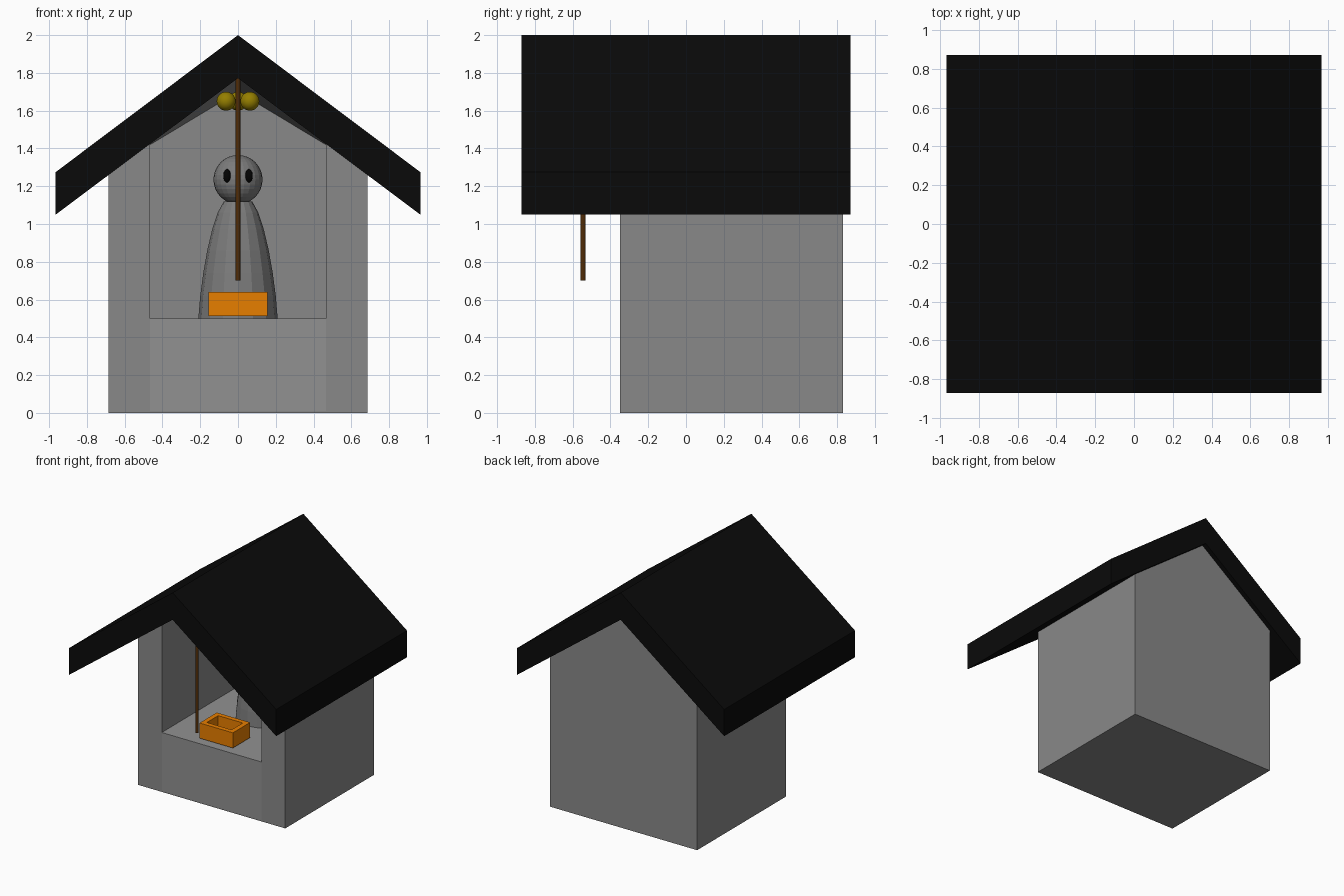
import bpy, bmesh, math
from mathutils import Matrix

if "Cube" in bpy.data.objects:
    bpy.data.objects.remove(bpy.data.objects["Cube"])


def paint(ob, name, rgb):
    mat = bpy.data.materials.get(name) or bpy.data.materials.new(name)
    mat.diffuse_color = (*rgb, 1)
    mat.use_nodes = True
    mat.node_tree.nodes["Principled BSDF"].inputs["Base Color"].default_value = mat.diffuse_color
    ob.data.materials.clear()
    ob.data.materials.append(mat)


def finish(name, bm, smooth=False):
    bmesh.ops.recalc_face_normals(bm, faces=bm.faces[:])
    me = bpy.data.meshes.new(name)
    bm.to_mesh(me)
    bm.free()
    ob = bpy.data.objects.new(name, me)
    bpy.context.collection.objects.link(ob)
    for p in me.polygons:
        p.use_smooth = smooth
    return ob


def loft(name, front, y0, back, y1):
    """Join a front (x, z) outline to a back outline."""
    bm = bmesh.new()
    a = [bm.verts.new((x, y0, z)) for x, z in front]
    b = [bm.verts.new((x, y1, z)) for x, z in back]
    bm.faces.new(a)
    bm.faces.new(b)
    for i in range(len(a)):
        j = (i + 1) % len(a)
        bm.faces.new((a[i], a[j], b[j], b[i]))
    return finish(name, bm)


def gable(half, bottom, eave, peak):
    return [(-half, bottom), (half, bottom), (half, eave), (0, peak), (-half, eave)]


def box(name, x0, x1, y0, y1, z0, z1):
    outline = [(x0, z0), (x1, z0), (x1, z1), (x0, z1)]
    return loft(name, outline, y0, outline, y1)


def ball(name, loc, size, u=24, v=16, smooth=True):
    bm = bmesh.new()
    bmesh.ops.create_uvsphere(bm, u_segments=u, v_segments=v, radius=1,
                              matrix=Matrix.LocRotScale(loc, None, size))
    return finish(name, bm, smooth)


def cut(ob, cutter):
    mod = ob.modifiers.new("cut", "BOOLEAN")
    mod.operation = "DIFFERENCE"
    mod.solver = "EXACT"
    mod.object = cutter
    bpy.context.view_layer.objects.active = ob
    bpy.ops.object.modifier_apply(modifier=mod.name)
    bpy.data.objects.remove(cutter)


# Walls with a niche open to the front
outer = gable(0.685, 0, 1.263, 1.777)
walls = loft("walls", outer, -0.35, outer, 0.83)
cut(walls, loft("niche_cutter", gable(0.465, 0.01, 1.46, 1.82), -0.5,
                gable(0.465, 0.01, 1.42, 1.70), 0.61))
paint(walls, "wall_grey", (0.25, 0.25, 0.25))

# Raised floor of the niche
floor = box("niche_floor", -0.465, 0.465, -0.35, 0.61, 0.01, 0.5)
paint(floor, "floor_grey", (0.285, 0.285, 0.285))

# Roof
chevron = [(-0.965, 1.05), (0, 1.772), (0.965, 1.05), (0.965, 1.275), (0, 2), (-0.965, 1.275)]
roof = loft("roof", chevron, -0.87, chevron, 0.87)
paint(roof, "roof_black", (0.003, 0.003, 0.003))

# Offering box, open at the top
tray = box("offering_box", -0.155, 0.155, -0.29, -0.06, 0.512, 0.64)
cut(tray, box("tray_cutter", -0.115, 0.115, -0.25, -0.10, 0.545, 0.7))
paint(tray, "orange", (0.8, 0.21, 0.0))

# Rope with three bells
bm = bmesh.new()
bmesh.ops.create_cone(bm, cap_ends=True, segments=12, radius1=0.013, radius2=0.013,
                      depth=1.07, matrix=Matrix.Translation((0, -0.545, 1.235)))
paint(finish("bell_rope", bm), "rope_brown", (0.08, 0.025, 0.002))
for i, (x, y) in enumerate([(-0.063, -0.55), (0.063, -0.55), (0, -0.47)]):
    paint(ball(f"bell_{i + 1}", (x, y, 1.65), (0.05,) * 3), "gold", (0.3, 0.21, 0.0))

# Statue robe: a faceted dome tapering to the neck
STONE = (0.2, 0.2, 0.2)
SIDES, CY = 16, 0.33
profile = [(0.21, 0.5), (0.2, 0.62), (0.184, 0.74), (0.163, 0.86),
           (0.137, 0.97), (0.108, 1.06), (0.075, 1.12)]
bm = bmesh.new()
rings = [[bm.verts.new((r * math.cos(math.tau * k / SIDES),
                        CY + r * math.sin(math.tau * k / SIDES), z))
          for k in range(SIDES)] for r, z in profile]
for lo, hi in zip(rings, rings[1:]):
    for k in range(SIDES):
        n = (k + 1) % SIDES
        bm.faces.new((lo[k], lo[n], hi[n], hi[k]))
bm.faces.new(rings[0])
bm.faces.new(rings[-1])
paint(finish("statue_robe", bm), "stone_grey", STONE)

# Statue head and eyes
paint(ball("statue_head", (0, CY, 1.235), (0.13,) * 3, smooth=False), "stone_grey", STONE)
for side, s in (("left", -1), ("right", 1)):
    eye = ball(f"{side}_eye", (s * 0.058, CY - 0.115, 1.255), (0.02, 0.02, 0.036), 16, 10)
    paint(eye, "eye_black", (0.001, 0.001, 0.001))
